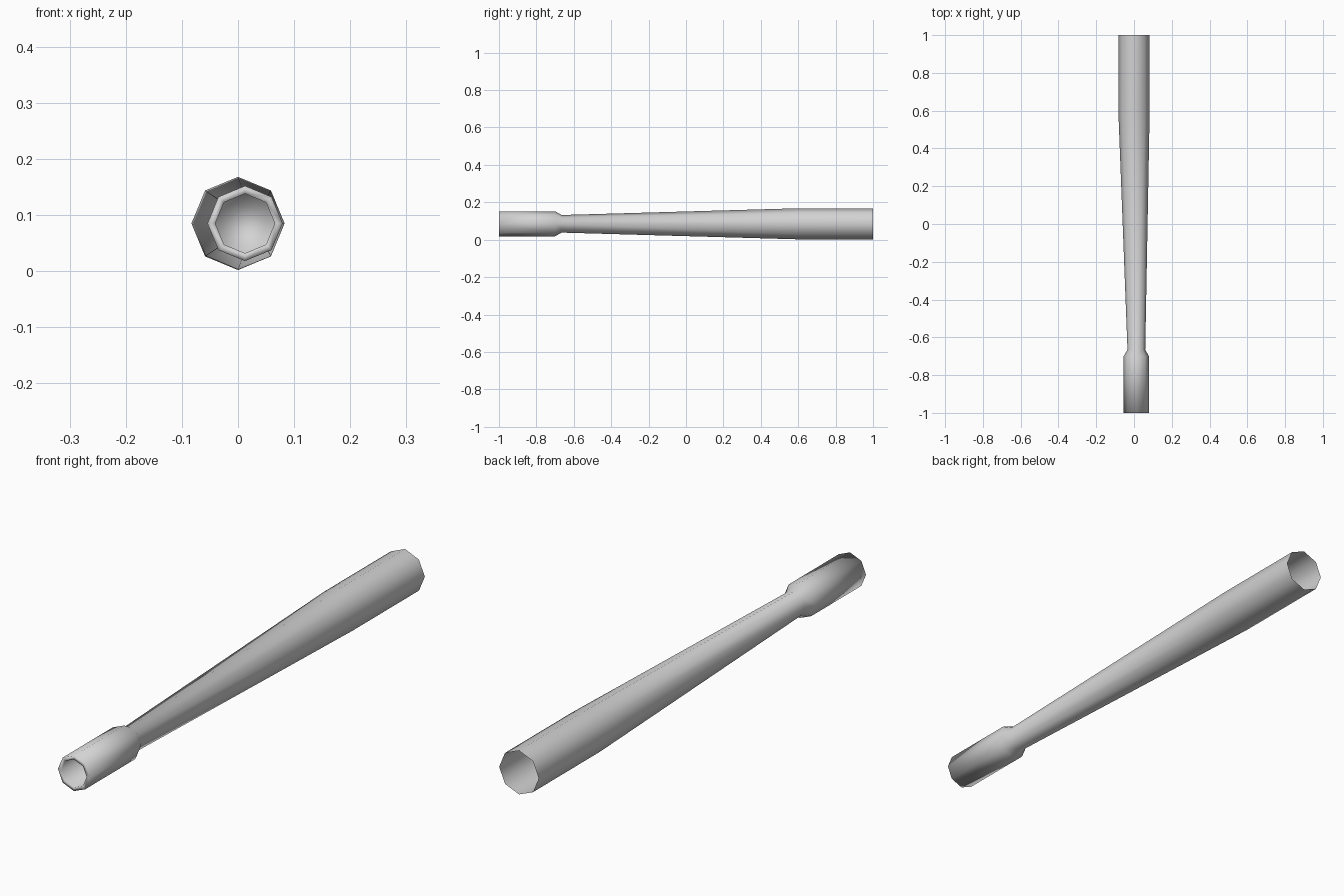
import bpy
import bmesh
from math import cos, sin, tau

cube = bpy.data.objects.get("Cube")
if cube:
    bpy.data.objects.remove(cube, do_unlink=True)

SIDES = 8
AXIS_Z = 0.085


def make_material(name, colour):
    mat = bpy.data.materials.new(name)
    mat.use_nodes = True
    mat.diffuse_color = colour
    mat.node_tree.nodes["Principled BSDF"].inputs["Base Color"].default_value = colour
    return mat


def loft(name, stations, mat):
    """Skin octagonal rings given as (y, x centre, radius); cap the last."""
    bm = bmesh.new()
    rings = []
    for y, cx, r in stations:
        angles = [tau * i / SIDES for i in range(SIDES)]
        rings.append([bm.verts.new((cx + r * cos(a), y, AXIS_Z + r * sin(a)))
                      for a in angles])
    for a, b in zip(rings, rings[1:]):
        for i in range(SIDES):
            j = (i + 1) % SIDES
            bm.faces.new((a[i], a[j], b[j], b[i]))
    bm.faces.new(rings[-1])
    for face in bm.faces:
        face.smooth = True
    mesh = bpy.data.meshes.new(name)
    bm.to_mesh(mesh)
    bm.free()
    mesh.materials.append(mat)
    obj = bpy.data.objects.new(name, mesh)
    bpy.context.collection.objects.link(obj)
    return obj


grey = make_material("plain grey", (0.65, 0.65, 0.65, 1))

# Open breech, long taper, neck, muzzle collar, rim, then the blind bore
loft("barrel", [
    (1.0, 0.0, 0.083),
    (0.6, 0.0, 0.083),
    (-0.665, 0.0125, 0.047),
    (-0.70, 0.0125, 0.067),
    (-1.0, 0.0125, 0.067),
    (-1.0, 0.0125, 0.053),
    (-0.72, 0.0125, 0.053),
], grey)
